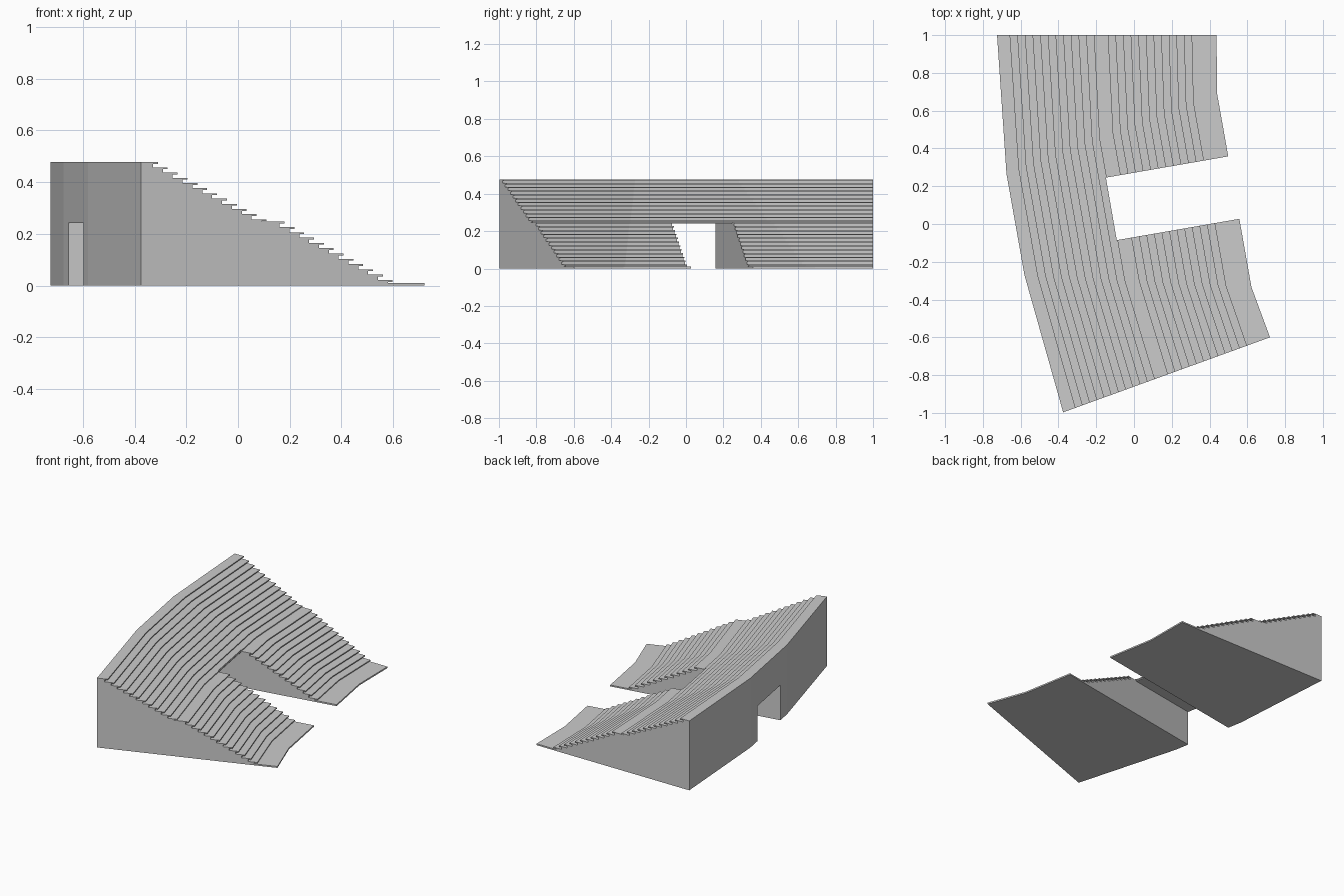
import bpy, bmesh
from mathutils import Vector, Matrix

if "Cube" in bpy.data.objects:
    bpy.data.objects.remove(bpy.data.objects["Cube"])

# plan stations: (back point, front point) of the bent stand
STATIONS = [((-0.725, 1.0), (0.437, 1.0)),
            ((-0.675, 0.265), (0.44, 0.69)),
            ((-0.58, -0.27), (0.622, -0.335)),
            ((-0.375, -0.997), (0.72, -0.60))]
NOSE, THICK = 0.019, 0.007

# step edges: upper tier, walkway, lower tier, front apron
steps = [(-0.31 + 0.0382 * i, 0.477 - 0.0201 * i) for i in range(12)]
steps += [(0.18 + 0.038 * i, 0.247 - 0.0205 * i) for i in range(12)]

# cross-section with overhanging treads, as (depth fraction, height)
profile = [(-0.375, 0), (-0.375, 0.477)]
for i, (x, z) in enumerate(steps):
    next_z = steps[i + 1][1] if i + 1 < len(steps) else 0.01
    profile += [(x, z), (x, z - THICK), (x - NOSE, z - THICK), (x - NOSE, next_z)]
profile += [(0.72, 0.01), (0.72, 0)]
profile = [((x + 0.375) / 1.095, z) for x, z in profile]


def loft(name, rings):
    """Join closed rings of points into a capped solid."""
    bm = bmesh.new()
    loops = [[bm.verts.new(p) for p in ring] for ring in rings]
    n = len(loops[0])
    for a, b in zip(loops, loops[1:]):
        for i in range(n):
            j = (i + 1) % n
            bm.faces.new((a[i], a[j], b[j], b[i]))
    bm.faces.new(loops[0])
    bm.faces.new(loops[-1])
    bmesh.ops.recalc_face_normals(bm, faces=bm.faces)
    mesh = bpy.data.meshes.new(name)
    bm.to_mesh(mesh)
    bm.free()
    obj = bpy.data.objects.new(name, mesh)
    bpy.context.collection.objects.link(obj)
    return obj


# stepped seating block
rings = []
for back, front in STATIONS:
    b, f = Vector(back), Vector(front)
    rings.append([(*b.lerp(f, t), z) for t, z in profile])
stand = loft("stepped_stand", rings)

# entrance cutter: low tunnel behind, open slot in front
section = [(-0.9, -0.1), (1.0, -0.1), (1.0, 0.8), (0, 0.8), (0, 0.241), (-0.9, 0.241)]
turn = Matrix.Translation((-0.12, 0.08, 0)) @ Matrix.Rotation(0.172, 4, 'Z')
cutter = loft("entrance_cutter",
              [[turn @ Vector((u, side, z)) for u, z in section] for side in (-0.168, 0.168)])
cutter.hide_render = True
cutter.hide_set(True)

cut = stand.modifiers.new("entrance", 'BOOLEAN')
cut.operation = 'DIFFERENCE'
cut.solver = 'EXACT'
cut.object = cutter
